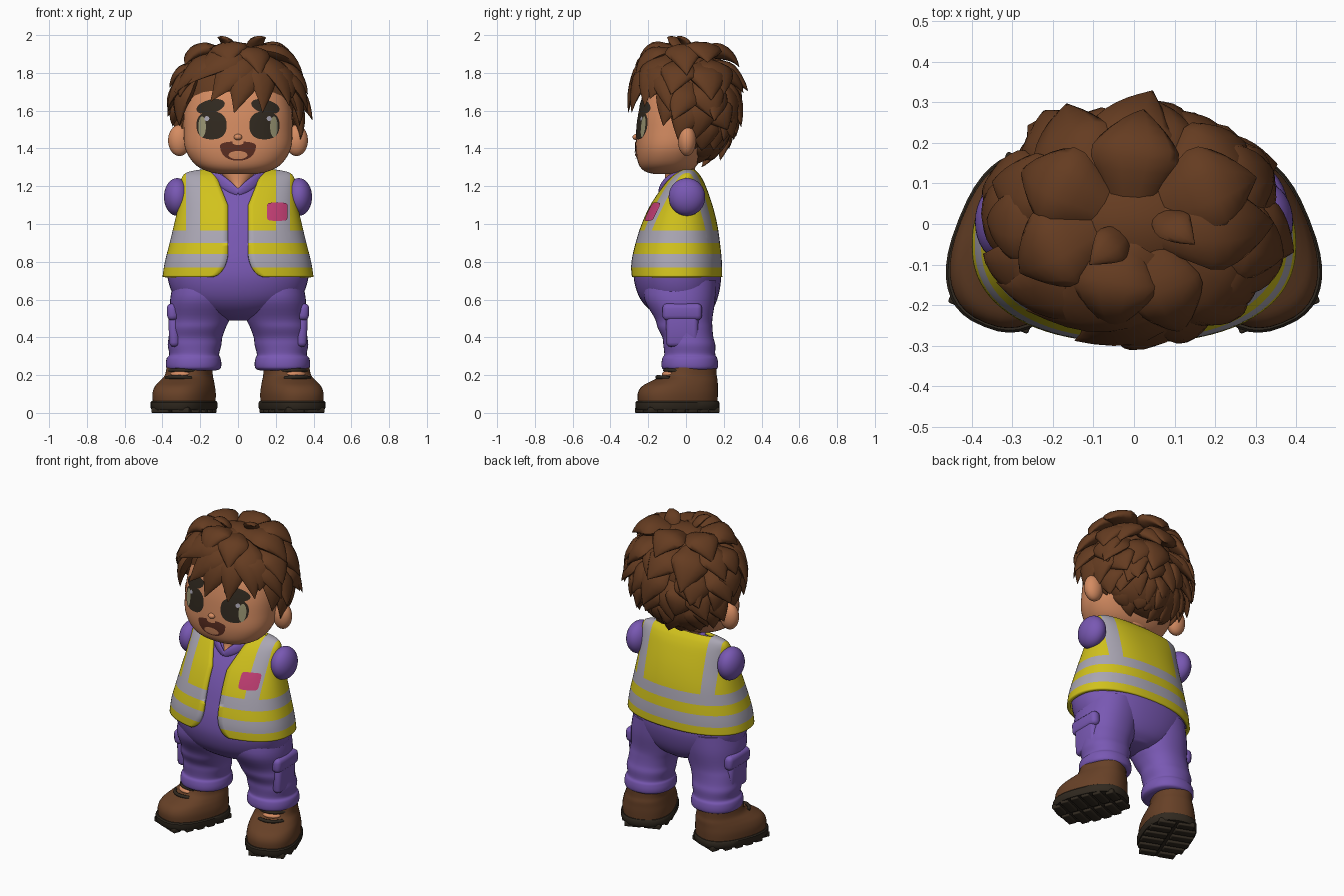
import bpy, bmesh, math, random
from mathutils import Vector, Matrix

random.seed(4)
if "Cube" in bpy.data.objects:
    bpy.data.objects.remove(bpy.data.objects["Cube"])


def material(name, rgb):
    m = bpy.data.materials.new(name)
    m.use_nodes = True
    m.diffuse_color = (*rgb, 1)
    bsdf = next(n for n in m.node_tree.nodes if n.type == 'BSDF_PRINCIPLED')
    bsdf.inputs["Base Color"].default_value = (*rgb, 1)
    bsdf.inputs["Roughness"].default_value = 0.8
    return m


HAIR = material("hair brown", (.13, .045, .015))
SKIN = material("skin", (.66, .26, .12))
PURPLE = material("suit purple", (.19, .098, .45))
YELLOW = material("vest yellow", (.64, .54, .012))
SILVER = material("reflective silver", (.4, .38, .45))
PINK = material("patch pink", (.56, .05, .18))
DARK = material("dark brown black", (.03, .022, .014))
BOOT = material("boot brown", (.135, .052, .02))
IRIS = material("iris olive", (.32, .3, .17))
MOUTH = material("mouth", (.11, .028, .016))


def make(name, bm, mats, angle=50, matrix=None):
    if matrix:
        bm.transform(matrix)
    me = bpy.data.meshes.new(name)
    bm.to_mesh(me)
    bm.free()
    for m in mats if isinstance(mats, list) else [mats]:
        me.materials.append(m)
    me.shade_smooth()
    me.set_sharp_from_angle(angle=math.radians(angle))
    ob = bpy.data.objects.new(name, me)
    bpy.context.scene.collection.objects.link(ob)
    return ob


def smooth(rows, k=4):
    """Catmull-Rom through rows of (z, centre x, half width, front y, back y)."""
    out, last = [], len(rows) - 1
    for i in range(last):
        pts = (rows[max(i - 1, 0)], rows[i], rows[i + 1], rows[min(i + 2, last)])
        for s in range(k):
            t = s / k
            out.append(tuple(.5 * (2 * b + (c - a) * t + (2 * a - 5 * b + 4 * c - d) * t * t
                                   + (3 * b - a - 3 * c + d) * t ** 3) for a, b, c, d in zip(*pts)))
    return out + [rows[-1]]


def power(v, e):
    return math.copysign(abs(v) ** e, v)


def loft(rows, n=2, seg=40, gap=None):
    """Stack superellipse rings; gap(z) leaves an open front."""
    bm, rings = bmesh.new(), []
    for z, cx, rx, yf, yb in rows:
        a0 = math.asin(min(.95, gap(z) / rx) ** (n / 2)) if gap else 0
        ring = []
        for j in range(seg + bool(gap)):
            a = a0 + (2 * math.pi - 2 * a0) * j / seg
            ring.append(bm.verts.new((cx + rx * power(math.sin(a), 2 / n),
                                      (yf + yb) / 2 - (yb - yf) / 2 * power(math.cos(a), 2 / n), z)))
        rings.append(ring)
    for lo, hi in zip(rings, rings[1:]):
        for j in range(seg):
            k = (j + 1) % len(lo)
            bm.faces.new((lo[j], lo[k], hi[k], hi[j]))
    if not gap:
        bm.faces.new(rings[0][::-1])
        bm.faces.new(rings[-1])
    return bm


def ball(name, centre, radii, mat, matrix=None):
    bm = bmesh.new()
    bmesh.ops.create_uvsphere(bm, u_segments=32, v_segments=20, radius=1,
                              matrix=Matrix.Translation(centre) @ Matrix.Diagonal((*radii, 1)))
    return make(name, bm, mat, 80, matrix)


def box(name, centre, size, mat, bevel, matrix):
    bm = bmesh.new()
    bmesh.ops.create_cube(bm, size=1, matrix=Matrix.Translation(centre) @ Matrix.Diagonal((*size, 1)))
    bmesh.ops.bevel(bm, geom=bm.edges[:], offset=bevel, segments=3, affect='EDGES', profile=.5)
    return make(name, bm, mat, 40, matrix)


def strand(bm, p0, p1, p2, w, th, centre, shape, steps=9, seg=10):
    """Flattened tube along a curve, its broad side facing away from centre."""
    p0, p1, p2, rings = Vector(p0), Vector(p1), Vector(p2), []
    for i in range(steps + 1):
        t = i / steps
        p = p0 * (1 - t) ** 2 + p1 * 2 * t * (1 - t) + p2 * t * t
        tan = ((p1 - p0) * (1 - t) + (p2 - p1) * t).normalized()
        side = tan.cross(p - Vector(centre)).normalized()
        up, f = side.cross(tan), shape(t)
        rings.append([bm.verts.new(p + side * w * f * math.cos(a) + up * th * f * math.sin(a))
                      for a in (2 * math.pi * j / seg for j in range(seg))])
    for lo, hi in zip(rings, rings[1:]):
        for j in range(seg):
            bm.faces.new((lo[j], lo[j - 1], hi[j - 1], hi[j]))
    bm.faces.new(rings[0])
    bm.faces.new(rings[-1][::-1])


def plate(name, x, z, rx, rz, mat, rows, n, lift, p=2, tilt=0, top=1):
    """Thin painted detail laid on the front of a lofted surface."""
    def point(u, v):
        i = next(i for i in range(1, len(rows)) if rows[i][0] >= v)
        lo, hi = rows[i - 1], rows[i]
        t = (v - lo[0]) / (hi[0] - lo[0])
        _, _, w, yf, yb = (a + (b - a) * t for a, b in zip(lo, hi))
        bulge = max(0, 1 - min(1, abs(u) / w) ** n) ** (1 / n)
        return u, (yf + yb) / 2 - (yb - yf) / 2 * bulge - lift, v
    bm, seg = bmesh.new(), 36
    prev = [bm.verts.new(point(x, z))] * seg
    for r in range(1, 6):
        ring = []
        for j in range(seg):
            a = 2 * math.pi * j / seg
            u = rx * r / 5 * power(math.cos(a), 2 / p)
            v = rz * r / 5 * power(math.sin(a), 2 / p) * (top if math.sin(a) > 0 else 1)
            ring.append(bm.verts.new(point(x + u, z + v + u * tilt)))
        for j in range(seg):
            k = (j + 1) % seg
            bm.faces.new((prev[j], ring[j], ring[k]) if r == 1 else (prev[j], ring[j], ring[k], prev[k]))
        prev = ring
    return make(name, bm, mat, 80)


# Suit body, neck and collar
body = smooth([(.49, 0, .08, -.08, .08), (.53, 0, .22, -.17, .13), (.6, 0, .325, -.24, .165),
               (.7, 0, .37, -.275, .185), (.8, 0, .37, -.272, .175), (.9, 0, .34, -.25, .16),
               (1, 0, .315, -.22, .145), (1.1, 0, .295, -.175, .12), (1.2, 0, .28, -.11, .085),
               (1.265, 0, .2, -.06, .05)])
make("suit_body", loft(body, 2.2), PURPLE)
neck = smooth([(1.18, 0, .02, -.135, 0), (1.22, 0, .06, -.115, .03), (1.3, 0, .11, -.11, .05)])
make("neck", loft(neck), SKIN)
bm = bmesh.new()
for s in (1, -1):
    strand(bm, (0, -.14, 1.165), (s * .08, -.125, 1.21), (s * .145, -.03, 1.275), .032, .011, (0, .05, 1.2),
           lambda t: .55 + .45 * math.sin(math.pi * t))
bmesh.ops.recalc_face_normals(bm, faces=bm.faces)
make("collar", bm, PURPLE)

# Safety vest with an open front, bands and shoulder straps
vest = smooth([(.72, 0, .4, -.293, .192), (.8, 0, .387, -.29, .19), (.9, 0, .362, -.268, .18),
               (1, 0, .338, -.236, .165), (1.1, 0, .316, -.19, .14), (1.2, 0, .304, -.125, .105),
               (1.25, 0, .295, -.08, .08), (1.275, 0, .265, -.045, .06), (1.288, 0, .2, -.025, .045)], 6)


def opening(z):
    corner = max(0, (.86 - z) / .141)
    return .053 + max(0, z - 1.1) * .4 + .09 * (1 - math.sqrt(max(0, 1 - corner * corner)))


bm = loft(vest, 2.3, 72, opening)
cuts = [((0, 0, z), (0, 0, 1)) for z in (.77, .84, .9, .965)]
cuts += [((s * x, 0, 0), (1, 0, 0)) for s in (1, -1) for x in (.2, .275)]
for co, no in cuts:
    bmesh.ops.bisect_plane(bm, geom=bm.verts[:] + bm.edges[:] + bm.faces[:], plane_co=co, plane_no=no)
for f in bm.faces:
    c = f.calc_center_median()
    band = .77 < c.z < .84 or .9 < c.z < .965
    strap = c.z > .965 and .2 < abs(c.x) < .275
    f.material_index = int(band or strap)
ob = make("safety_vest", bm, [YELLOW, SILVER])
mod = ob.modifiers.new("thickness", 'SOLIDIFY')
mod.thickness, mod.offset = .02, -1
plate("chest_patch", .208, 1.065, .055, .048, PINK, vest, 2.3, .008, p=6)

# Head and face
head = smooth([(1.265, 0, .1, -.17, -.03), (1.28, 0, .165, -.22, .02), (1.32, 0, .232, -.252, .065),
               (1.4, 0, .28, -.266, .11), (1.5, 0, .288, -.262, .15), (1.6, 0, .284, -.25, .18),
               (1.7, 0, .255, -.22, .18), (1.8, 0, .19, -.14, .14), (1.88, 0, .08, -.05, .08)])
make("head", loft(head, 2.3, 56), SKIN, 80)
ball("nose", (0, -.265, 1.46), (.022, .018, .016), SKIN)
for s, side in ((1, "left"), (-1, "right")):
    ball(side + "_ear", (s * .31, .005, 1.443), (.06, .048, .083), SKIN)
    plate(side + "_eye", s * .14, 1.522, .08, .074, DARK, head, 2.3, .004, 2.4)
    plate(side + "_iris", s * .19, 1.515, .02, .055, IRIS, head, 2.3, .007)
    plate(side + "_eye_glint", s * .165, 1.558, .013, .013, SILVER, head, 2.3, .009)
    plate(side + "_brow", s * .145, 1.622, .075, .037, DARK, head, 2.3, .005, tilt=-s * .2)
plate("mouth", 0, 1.415, .095, .08, MOUTH, head, 2.3, .004, 2.2, top=.28)
plate("upper_lip", 0, 1.432, .03, .014, SKIN, head, 2.3, .006)
plate("tongue", 0, 1.365, .05, .022, SKIN, head, 2.3, .007)

# Hair: rounded cap, nape and layered pointed locks
CENTRE, RADII = Vector((0, 0, 1.65)), Vector((.3, .225, .295))
ball("hair_cap", CENTRE, RADII, HAIR)
ball("hair_nape", (0, .08, 1.5), (.26, .15, .165), HAIR)


def scalp(az, el, lift):
    az, el = math.radians(az), math.radians(el)
    d = Vector((math.cos(el) * math.sin(az), -math.cos(el) * math.cos(az), math.sin(el)))
    return CENTRE + d * RADII + d * lift


def taper(t):
    return .55 + 1.2 * t if t < .375 else max(.02, 1 - ((t - .375) / .625) ** 1.35)


def lock(bm, az0, el0, az1, el1, w, arch, lift):
    strand(bm, scalp(az0, el0, -.02), scalp((az0 + az1) / 2, (el0 + el1) / 2, arch), scalp(az1, el1, lift),
           w, w * .4, CENTRE, taper)


bm = bmesh.new()
layers = [(72, 7, 0, .11, 46, .1, .08), (45, 10, 48, .105, 40, .065, .09), (22, 11, 60, .095, 36, .06, .095),
          (2, 12, 84, .09, 29, .055, .09), (-18, 12, 100, .085, 30, .05, .075), (-38, 11, 112, .08, 30, .05, .05)]
for el, count, start, w, drop, arch, lift in layers:
    for i in range(count):
        az = start + (360 - 2 * start) * (i + .5) / count + random.uniform(-5, 5)
        lock(bm, az, el + random.uniform(-4, 4), az + random.uniform(-18, 18), el - drop + random.uniform(-7, 7),
             w * random.uniform(.85, 1.1), arch, lift + random.uniform(-.02, .02))
fringe = [(20, 70, -45, 14, .12), (25, 65, -22, 0, .12), (20, 60, -3, -9, .115), (30, 60, 20, -9, .1),
          (40, 60, 45, -4, .1), (-20, 60, -62, 6, .1), (-50, 45, -76, -6, .08), (55, 45, 74, -8, .08)]
for az0, el0, az1, el1, w in fringe:
    lock(bm, az0, el0, az1, el1, w, .1, .085)
for x, y, tip in ((-.02, -.02, -.11), (.06, .03, .15)):
    strand(bm, (x, y, 1.9), ((x + tip) / 2, y - .04, 2), (tip, y - .08, 1.985), .05, .02, CENTRE, taper)
bmesh.ops.recalc_face_normals(bm, faces=bm.faces)
make("hair_locks", bm, HAIR, 70)

# Limbs: sleeve stubs, trouser legs, pockets and boots
for s, side in ((1, "left"), (-1, "right")):
    ball(side + "_sleeve", (s * .322, .005, 1.143), (.07, .097, .1), PURPLE)
    leg = [(.225, .235, .12, -.1, .14), (.235, .235, .142, -.125, .165), (.26, .235, .147, -.13, .17),
           (.29, .235, .142, -.125, .165), (.31, .232, .132, -.115, .155), (.36, .23, .142, -.12, .155),
           (.4, .225, .142, -.125, .145), (.45, .215, .15, -.15, .14), (.5, .2, .158, -.165, .14),
           (.6, .185, .174, -.22, .155), (.7, .17, .17, -.22, .16)]
    make(side + "_trouser_leg", loft(smooth([(z, s * x, *r) for z, x, *r in leg]), 2.2), PURPLE, 70)
    lean = Matrix.Translation((s * .34, -.02, .46)) @ Matrix.Rotation(s * .04, 4, 'Y')
    box(side + "_cargo_pocket", (0, 0, -.02), (.055, .17, .18), PURPLE, .024, lean)
    box(side + "_pocket_flap", (s * .003, 0, .075), (.06, .21, .09), PURPLE, .026, lean)

    # Boots turn outward on lugged soles
    turn = Matrix.Translation((s * .252, .04, 0)) @ Matrix.Rotation(s * .38, 4, 'Z')
    upper = smooth([(.045, 0, .148, -.302, .122), (.1, 0, .15, -.305, .125), (.14, 0, .142, -.282, .125),
                    (.17, 0, .13, -.225, .125), (.2, 0, .118, -.165, .12), (.25, 0, .114, -.14, .12)])
    make(side + "_boot", loft(upper, 2.4), BOOT, 60, turn)
    sole = [(.015, 0, .15, -.308, .124), (.028, 0, .157, -.316, .131), (.055, 0, .157, -.316, .131),
            (.062, 0, .152, -.31, .127)]
    make(side + "_boot_sole", loft(sole, 2.5), DARK, 35, turn)
    for i in range(6):
        y = -.268 + i * .07
        width = .29 * (1 - abs((y + .092) / .225) ** 2.5) ** .4
        for half in (-1, 1):
            box(side + "_sole_lug", (half * width * .27, y, .015), (width * .46, .05, .03), DARK, .006, turn)
    ball(side + "_boot_tongue", (0, -.14, .205), (.055, .035, .018), SKIN, turn)
    bm = bmesh.new()
    for z, y in ((.185, -.21), (.222, -.165)):
        strand(bm, (-.07, y + .045, z), (0, y - .03, z + .01), (.07, y + .045, z), .01, .01, (0, 0, z - .1), lambda t: 1)
    bmesh.ops.recalc_face_normals(bm, faces=bm.faces)
    make(side + "_boot_laces", bm, DARK, 60, turn)
